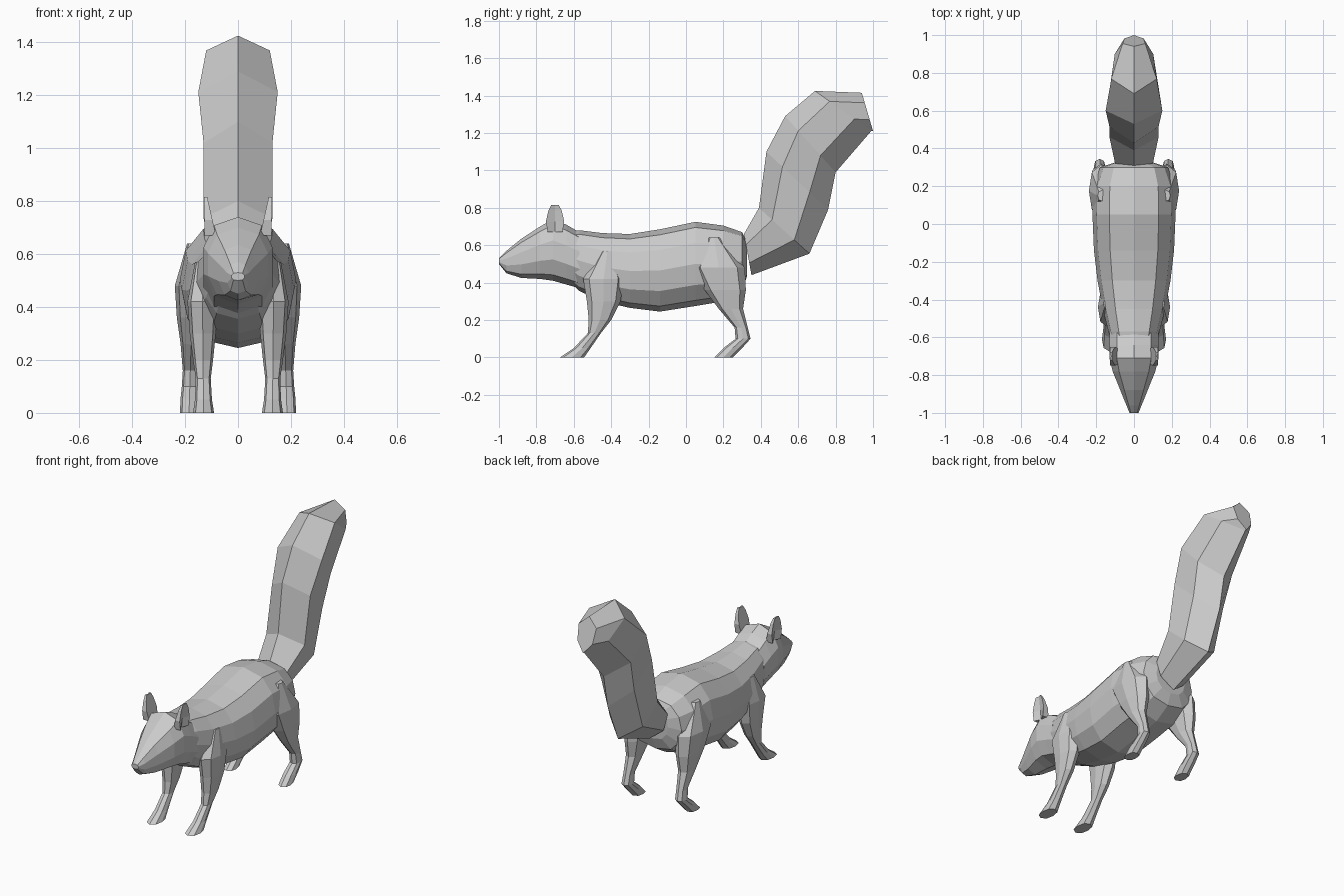
import bpy
import bmesh
from math import sin, cos, tau, copysign
from mathutils import Vector

default_cube = bpy.data.objects.get("Cube")
if default_cube:
    bpy.data.objects.remove(default_cube, do_unlink=True)

grey = bpy.data.materials.new("fur grey")
grey.use_nodes = True
grey.diffuse_color = (.6, .6, .6, 1)
shader = grey.node_tree.nodes["Principled BSDF"]
shader.inputs["Base Color"].default_value = grey.diffuse_color


def skin(name, rings, mirrored=False):
    """Join equal-sized rings of points into a capped, flat-shaded skin."""
    bm = bmesh.new()
    loops = [[bm.verts.new(point) for point in ring] for ring in rings]
    for near, far in zip(loops, loops[1:]):
        for i in range(len(near)):
            bm.faces.new((near[i - 1], near[i], far[i], far[i - 1]))
    bm.faces.new(loops[0])
    bm.faces.new(loops[-1])
    bmesh.ops.recalc_face_normals(bm, faces=bm.faces)
    mesh = bpy.data.meshes.new(name)
    bm.to_mesh(mesh)
    bm.free()
    mesh.materials.append(grey)
    part = bpy.data.objects.new(name, mesh)
    bpy.context.collection.objects.link(part)
    if mirrored:
        mirror = part.modifiers.new("both sides", "MIRROR")
        mirror.use_mirror_merge = False


def full_sine(angle):
    """Sine with fuller shoulders, for slightly boxy cross-sections."""
    return copysign(abs(sin(angle)) ** .75, sin(angle))


def oval(centre, half_width, half_span, sides):
    """Boxy oval ring whose first axis is x and whose second is half_span."""
    centre, across = Vector(centre), Vector((half_width, 0, 0))
    span = Vector(half_span)
    angles = [tau * i / sides for i in range(sides)]
    return [centre + across * full_sine(a) + span * cos(a) for a in angles]


def upright_ring(y, top, bottom, half_width, sides):
    """Ring standing across the body at one distance along it."""
    middle, half_height = (top + bottom) / 2, (top - bottom) / 2
    return oval((0, y, middle), half_width, (0, 0, half_height), sides)


def legs(name, profile, foot_x, splay):
    """Pair of legs from level rings given as y, height and half depth."""
    rings = []
    for y, z, depth in profile:
        centre = (foot_x + splay * z, y, z)
        half_width = .015 + depth * .38
        rings.append(oval(centre, half_width, (0, -depth, 0), sides=8))
    skin(name, rings, mirrored=True)


def torso_width(y):
    """Widest near the hips, narrowing to the neck and closing at the rump."""
    return min(.22 - .22 * (y - .05) ** 2, 3 * (.36 - y))


def head_width(y):
    """Even wedge from the nose to the cheeks."""
    return min(.135, .025 + .42 * (y + 1))


# Torso: distance along the body, back height, belly height
torso = [
    (-.65, .67, .43), (-.57, .68, .355), (-.45, .665, .3), (-.3, .66, .265),
    (-.14, .685, .245), (.05, .725, .275), (.2, .705, .3), (.3, .67, .36),
    (.325, .62, .43),
]
skin("torso", [upright_ring(y, top, bottom, torso_width(y), sides=12)
               for y, top, bottom in torso])

# Head: distance along the body, crown height, jaw height
head = [
    (-.57, .67, .37), (-.64, .71, .39), (-.71, .74, .41), (-.78, .7, .42),
    (-.88, .635, .425), (-.96, .57, .45), (-1, .53, .5),
]
skin("head", [upright_ring(y, top, bottom, head_width(y), sides=10)
              for y, top, bottom in head])

# Ears: upright leaves, widest below the tip and hollowed on the outer side
ears = []
for rise in (0, .4, .8, 1):
    x, z = .105 + .017 * rise, .67 + .145 * rise
    depth = .04 + .05 * rise - .07 * rise ** 2
    thick = .022 - .016 * rise
    ears.append([
        (x + thick, -.7 - depth, z), (x, -.7, z), (x + thick, -.7 + depth, z),
        (x - thick, -.7 + depth, z), (x - thick, -.7 - depth, z),
    ])
skin("ears", ears, mirrored=True)

# Front legs run from inside the shoulder to forward-pointing feet
legs("front_legs", [
    (-.42, .57, .03), (-.44, .42, .11), (-.44, .3, .09), (-.46, .2, .06),
    (-.49, .13, .035), (-.555, .05, .045), (-.61, 0, .065),
], foot_x=.13, splay=.01)

# Hind legs have broad thighs, bent hocks and flat feet
legs("hind_legs", [
    (.15, .64, .03), (.175, .48, .14), (.21, .36, .11), (.24, .26, .065),
    (.295, .16, .035), (.305, .1, .04), (.25, .05, .05), (.2, 0, .05),
], foot_x=.185, splay=-.03)

# Tail: front ridge y and z, rear ridge y and z, half width
tail = [
    (.31, .66, .35, .44, .1), (.39, .8, .66, .555, .13),
    (.43, 1.1, .76, .79, .13), (.53, 1.29, .8, .99, .15),
    (.69, 1.425, .99, 1.21, .12), (.94, 1.415, 1, 1.21, .06),
]
tail_rings = []
for ridge_y, ridge_z, rear_y, rear_z, half_width in tail:
    ridge, rear = Vector((0, ridge_y, ridge_z)), Vector((0, rear_y, rear_z))
    side, corner = ridge.lerp(rear, .26), ridge.lerp(rear, .7)
    across = Vector((half_width, 0, 0))
    inset = across * .85
    tail_rings.append([ridge, side + across, corner + inset, rear,
                       corner - inset, side - across])
skin("tail", tail_rings)
